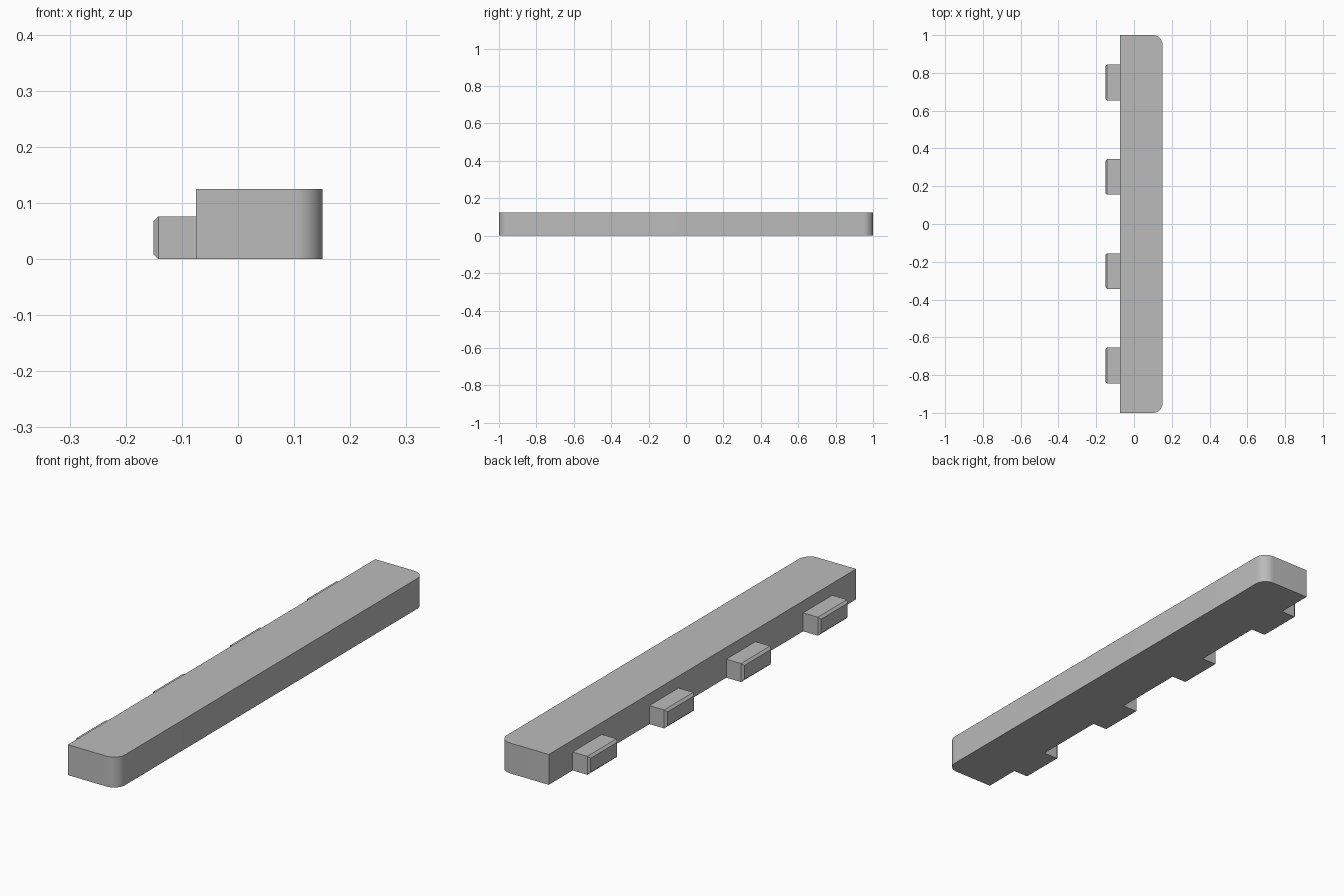
import bpy, bmesh, math

if "Cube" in bpy.data.objects:
    bpy.data.objects.remove(bpy.data.objects["Cube"], do_unlink=True)

grey = bpy.data.materials.new("plain grey")
grey.use_nodes = True
COLOR = (0.5, 0.5, 0.5, 1)
grey.diffuse_color = COLOR
grey.node_tree.nodes["Principled BSDF"].inputs["Base Color"].default_value = COLOR


def box(name, lo, hi, pick, width, segments):
    """Box between two corners, with the edges chosen by pick bevelled."""
    bm = bmesh.new()
    bmesh.ops.create_cube(bm, size=1)
    for v in bm.verts:
        v.co = [lo[i] if v.co[i] < 0 else hi[i] for i in range(3)]
    edges = [e for e in bm.edges if pick(*[v.co for v in e.verts])]
    bmesh.ops.bevel(bm, geom=edges, offset=width, segments=segments,
                    profile=0.5, affect='EDGES')
    mesh = bpy.data.meshes.new(name)
    bm.to_mesh(mesh)
    bm.free()
    mesh.materials.append(grey)
    obj = bpy.data.objects.new(name, mesh)
    bpy.context.collection.objects.link(obj)
    return obj


# Long bar with its two outer upright corners rounded
X_OUT, X_BACK = 0.151, -0.075
bar = box("bar", (X_BACK, -1, 0), (X_OUT, 1, 0.125),
          lambda a, b: a.x > 0 and b.x > 0 and abs(a.z - b.z) > 0.01, 0.05, 10)
bpy.ops.object.select_all(action='DESELECT')
bpy.context.view_layer.objects.active = bar
bar.select_set(True)
bpy.ops.object.shade_smooth_by_angle(angle=math.radians(30))

# Four tabs along the flat side, chamfered around their end faces
for i in range(4):
    y = -0.75 + 0.5 * i
    box(f"tab_{i + 1}", (-X_OUT, y - 0.095, 0), (X_BACK, y + 0.095, 0.076),
        lambda a, b: a.x < -0.1 and b.x < -0.1, 0.009, 1)
